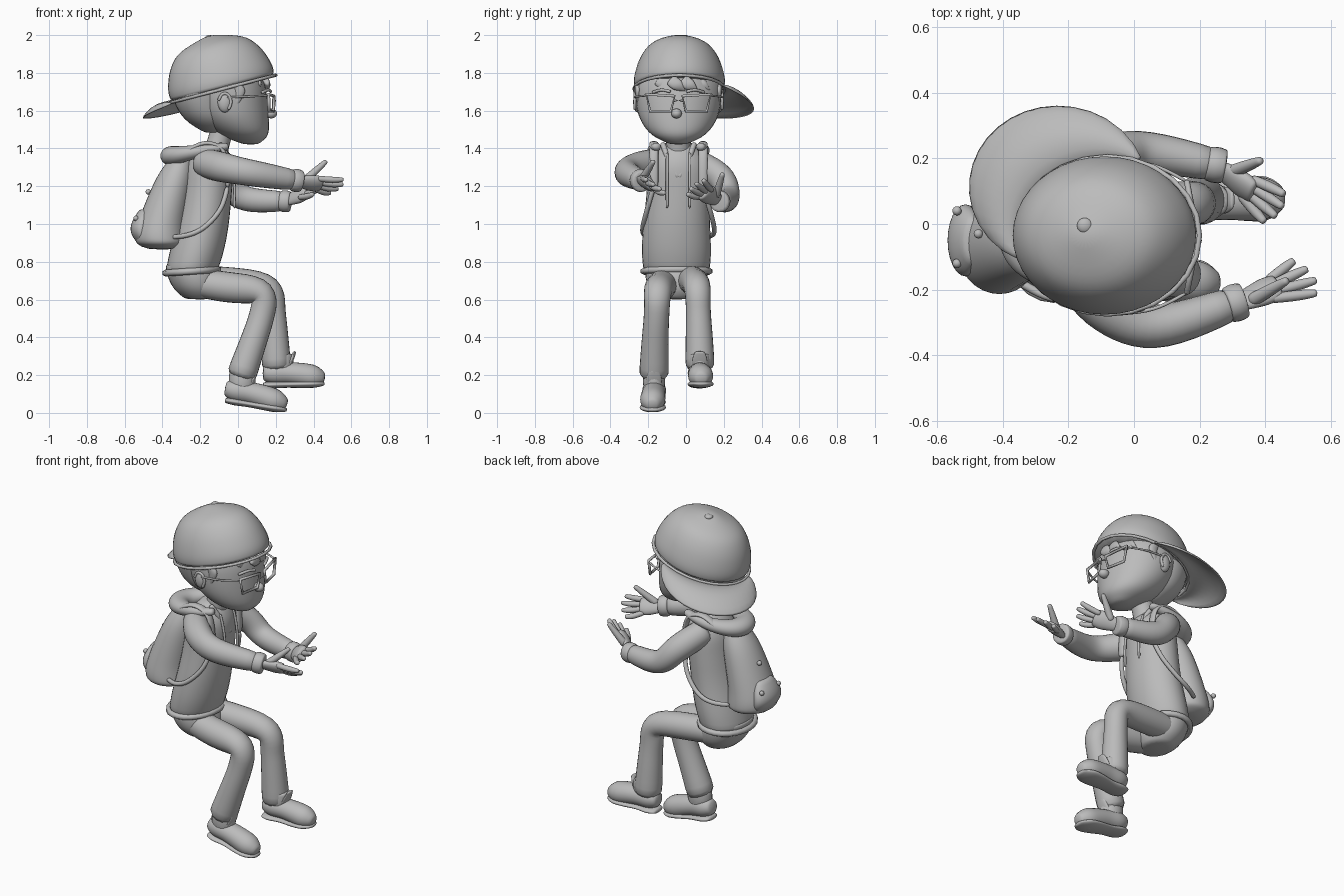
import bpy, bmesh
from math import sin, cos, pi, radians
from mathutils import Vector, Matrix

cube = bpy.data.objects.get("Cube")
if cube:
    bpy.data.objects.remove(cube)

grey = bpy.data.materials.new("clay grey")
grey.use_nodes = True
COLOR = (.5, .5, .5, 1)
grey.diffuse_color = COLOR
grey.node_tree.nodes["Principled BSDF"].inputs["Base Color"].default_value = COLOR

UP = Vector((0, 0, 1))
LEFT = Vector((0, 1, 0))
MID = -.04   # sideways centre of the body
HIP = -.05   # sideways centre of the hips
SIDES = (("right", -1), ("left", 1))


def finish(name, bm, thickness=0, subsurf=1):
    """Turn a bmesh into a smooth object with its modifiers."""
    bmesh.ops.recalc_face_normals(bm, faces=bm.faces)
    for face in bm.faces:
        face.smooth = True
    mesh = bpy.data.meshes.new(name)
    bm.to_mesh(mesh)
    bm.free()
    mesh.materials.append(grey)
    ob = bpy.data.objects.new(name, mesh)
    bpy.context.collection.objects.link(ob)
    if thickness:
        ob.modifiers.new("thickness", "SOLIDIFY").thickness = thickness
    if subsurf:
        ob.modifiers.new("smooth", "SUBSURF").levels = subsurf


def sample(keys, t):
    """Smooth curve through evenly spaced keys, for t from 0 to 1."""
    last = len(keys) - 1
    i = min(int(t * last), last - 1)
    f = t * last - i
    a, b = keys[i], keys[i + 1]
    start = (b - keys[max(i - 1, 0)]) / 2
    end = (keys[min(i + 2, last)] - a) / 2
    return a + (start + ((b - a) * 3 - start * 2 - end + (start + end - (b - a) * 2) * f) * f) * f


def skin(name, path, widths, depths, side, axis, closed, sides, subsurf):
    """Join a ring of vertices around every point of a path."""
    bm = bmesh.new()
    rings = []
    last = len(path) - 1
    for i, point in enumerate(path):
        if closed:
            along = path[(i + 1) % len(path)] - path[i - 1]
        else:
            along = path[min(i + 1, last)] - path[max(i - 1, 0)]
        along = (axis or along).normalized()
        across = (side - along * side.dot(along)).normalized()
        depth = along.cross(across)
        angles = [2 * pi * k / sides for k in range(sides)]
        rings.append([bm.verts.new(point + across * widths[i] * cos(a) + depth * depths[i] * sin(a))
                      for a in angles])
    for i in range(len(rings) if closed else last):
        a, b = rings[i], rings[(i + 1) % len(rings)]
        for k in range(sides):
            m = (k + 1) % sides
            bm.faces.new((a[k], a[m], b[m], b[k]))
    if not closed:
        bm.faces.new(rings[0])
        bm.faces.new(rings[-1])
    finish(name, bm, subsurf=subsurf)


def loft(name, points, widths, flat=1, side=LEFT, axis=None, sides=12):
    """Rounded form along a curve; widths are spread evenly from start to end."""
    keys = [Vector(p) for p in points]
    steps = 2 * max(len(keys), len(widths))
    ts = [k / steps for k in range(steps + 1)]
    sizes = [max(sample(widths, t), .004) for t in ts]
    skin(name, [sample(keys, t) for t in ts], sizes, [s * flat for s in sizes],
         side, axis, False, sides, 1)


def cord(name, points, radius, flat=1, side=LEFT):
    loft(name, points, (radius, radius), flat, side, sides=8)


def loop(name, points, radius, side):
    """Closed band through the given points."""
    sizes = [radius] * len(points)
    skin(name, [Vector(p) for p in points], sizes, sizes, side, None, True, 6, 0)


def ball(name, loc, size):
    bm = bmesh.new()
    bmesh.ops.create_uvsphere(bm, u_segments=16, v_segments=10, radius=1,
                              matrix=Matrix.Translation(loc) @ Matrix.Diagonal((*size, 1)))
    finish(name, bm, subsurf=0)


def ellipse(centre, forward, sideways, angle):
    return Vector(centre) + Vector(forward) * cos(angle) + LEFT * sideways * sin(angle)


FULL_TURN = [2 * pi * k / 24 for k in range(24)]

# Head, hair, nose and ears
loft("head", [(.07, MID, 1.42), (-.03, MID, 1.58), (-.08, MID, 1.85)],
     (.04, .14, .2, .23, .235, .18), .9, axis=UP, sides=16)
loft("back_hair", [(-.12, MID, 1.48), (-.17, MID, 1.64), (-.15, MID, 1.8)],
     (.06, .16, .2, .22, .22), .85, axis=UP, sides=16)
loft("neck", [(-.13, MID, 1.35), (-.07, MID, 1.54)], (.075, .065, .07), axis=UP)
ball("nose", (.175, MID - .01, 1.585), (.032, .028, .026))
for name, s in SIDES:
    y = MID + s * .215
    ball(name + "_ear", (-.07, y, 1.645), (.038, .025, .055))
    cord(name + "_ear_rim", [ellipse((-.07, y + s * .016, 1.645), (.034, 0, 0), 0, a)
                             + UP * .048 * sin(a) for a in (-1, 0, 1, 2, 3)], .009)
    loft(name + "_sideburn", [(-.01, y, 1.74), (.01, y, 1.7), (-.01, y, 1.63)],
         (.016, .016, .005), 2, axis=UP, sides=8)
    cord(name + "_eyebrow", [(.125, MID + s * .14, 1.695), (.16, MID + s * .09, 1.71),
                             (.175, MID + s * .04, 1.7)], .009)
for k in range(4):
    y = -.15 + .065 * k
    bow = .06 * (y + .06) ** 2 / .01
    loft("fringe_lock", [(.15 - bow, y, 1.765), (.16 - bow, y + .04, 1.735), (.15 - bow, y + .08, 1.705)],
         (.035, .035, .005), .5, sides=8)

# Glasses
for name, s in SIDES:
    corners = ((.02, .04), (.17, .05), (.15, -.04), (.04, -.04))
    loop(name + "_lens_frame", [(.195 - .2 * y, MID + s * y, 1.637 + z) for y, z in corners],
         .009, Vector((1, 0, 0)))
    cord(name + "_temple", [(.16, MID + s * .17, 1.68), (.06, MID + s * .22, 1.675),
                            (-.06, MID + s * .235, 1.67)], .006)
cord("glasses_bridge", [(.19, MID - .03, 1.65), (.2, MID, 1.655), (.19, MID + .03, 1.65)], .006)

# Backwards cap: tilted dome, hem, button and a brim over the left shoulder
TILT = Vector((-.25, 0, .97))
RIM = Vector((-.08, MID + .005, 1.715))


def cap_rim(angle):
    return ellipse(RIM, (.28, 0, .073), .24, angle)


loft("cap_dome", [RIM, RIM + TILT * .29], (.24, .246, .233, .203, .145, .02), 1.18, axis=TILT, sides=20)
loop("cap_hem", [cap_rim(a) for a in FULL_TURN], .009, UP)
ball("cap_button", RIM + TILT * .28 + LEFT * .03, (.024, .024, .014))
bm = bmesh.new()
rows = []
for k in range(11):
    t = k / 10
    turn = radians(133)
    swing = radians(140) * (t - .5)
    spread = turn + swing * .6
    reach = .225 * sin(pi * t) ** .65
    outward = Vector((cos(spread), sin(spread), -.44)) * reach
    rows.append([bm.verts.new(cap_rim(turn + swing) + outward * u + UP * .2 * reach * sin(pi * u))
                 for u in (0, .35, .7, 1)])
for a, b in zip(rows, rows[1:]):
    for k in range(3):
        bm.faces.new((a[k], a[k + 1], b[k + 1], b[k]))
bmesh.ops.remove_doubles(bm, verts=bm.verts, dist=.001)
finish("cap_brim", bm, thickness=.012)

# Hoodie body, hem, hood, collar and cords
loft("hoodie_body", [(-.25, HIP, .73), (-.19, HIP, .98), (-.16, MID, 1.2), (-.14, MID, 1.44)],
     (.175, .188, .182, .175, .17, .16, .07), .78, axis=UP, sides=16)
loop("hoodie_hem", [ellipse((-.245, HIP, .75), (.14, 0, .01), .175, a) for a in FULL_TURN], .018, UP)
loft("hood", [ellipse((-.15, MID, 1.395), (.2, 0, .035), .13, radians(a)) for a in range(60, 310, 20)],
     (.02, .04, .055, .04, .02), 1.2, side=UP)
for name, s in SIDES:
    cord(name + "_collar", [(-.1, MID + s * .085, 1.43), (-.06, MID + s * .06, 1.36),
                            (-.035, MID, 1.24)], .016)
    y = MID + s * .06
    cord(name + "_cord", [(-.05, y, 1.38), (-.02, y, 1.25), (-.02, y, 1.08)], .008)

# Backpack with pocket, knobs and straps
loft("backpack", [(-.4, -.06, .865), (-.405, -.06, 1), (-.3, -.05, 1.36)],
     (.08, .148, .157, .15, .135, .11, .06), .87, axis=UP, sides=16)
loft("backpack_pocket", [(-.48, -.05, .875), (-.515, -.05, .97), (-.49, -.05, 1.08)],
     (.06, .11, .11, .06), .5, axis=UP)
for loc in ((-.54, .04, 1.03), (-.54, -.12, 1.03), (-.475, -.03, 1.17)):
    ball("backpack_knob", loc, (.014, .014, .014))
for name, s in SIDES:
    y = MID + s * .13
    cord(name + "_strap", [(-.28, y, 1.38), (-.18, y, 1.43), (-.085, y, 1.4),
                           (-.055, y, 1.3), (-.055, y, 1.19)], .026, .5)
    cord(name + "_lower_strap", [(-.055, y, 1.2), (-.09, y + s * .035, 1.08), (-.18, y + s * .06, .98),
                                 (-.27, y + s * .05, .94), (-.36, y, .93)], .014)


def arm(name, points, widths, cuff_size):
    """Sleeve along the arm with a turned cuff at the wrist."""
    loft(name + "_sleeve", points, widths, 1.05)
    elbow, wrist = Vector(points[-2]), Vector(points[-1])
    along = (wrist - elbow).normalized() * .03
    loft(name + "_cuff", [wrist - along, wrist + along],
         (cuff_size * .9, cuff_size, cuff_size * .9), 1.05)


def hand(name, wrist, index, little, index_tip, little_tip, thumb_tip, palm_side):
    """Palm up to the knuckle line, four fingers and a thumb."""
    wrist, index, little, index_tip, little_tip, thumb_tip = map(
        Vector, (wrist, index, little, index_tip, little_tip, thumb_tip))
    knuckles = (index + little) / 2
    loft(name + "_palm", [wrist, wrist.lerp(knuckles, 1.1)], (.034, .046, .055, .045), .55, Vector(palm_side))
    for k in range(4):
        base = index.lerp(little, k / 3)
        tip = index_tip.lerp(little_tip, k / 3)
        tip += (tip - base) * .25 * sin(pi * k / 3)
        loft(name + "_finger", [base.lerp(wrist, .2), base.lerp(tip, .5) - UP * .006, tip],
             (.016, .018, .012), sides=8)
    root = wrist.lerp(index, .3)
    loft(name + "_thumb", [root, root.lerp(thumb_tip, .55), thumb_tip], (.024, .02, .013), sides=8)


# Arms and hands
arm("right", [(-.2, -.13, 1.33), (-.08, -.26, 1.3), (.07, -.315, 1.27), (.31, -.24, 1.23)],
    (.07, .08, .073, .067, .053), .061)
hand("right_hand", (.32, -.24, 1.225), (.44, -.225, 1.245), (.425, -.16, 1.18),
     (.56, -.21, 1.235), (.49, -.11, 1.165), (.47, -.17, 1.335), (0, -1, 1))
arm("left", [(-.18, .05, 1.33), (-.08, .19, 1.24), (.03, .22, 1.135), (.25, .18, 1.12)],
    (.07, .076, .07, .064, .052), .058)
hand("left_hand", (.26, .17, 1.125), (.38, .13, 1.19), (.34, .07, 1.145),
     (.46, .09, 1.235), (.4, .005, 1.16), (.39, .195, 1.27), (0, 1, 1))

# Trousers
loft("trouser_seat", [(-.2, HIP, .6), (-.25, HIP, .79)], (.09, .15, .17, .16), .85, axis=UP, sides=16)
loft("right_trouser_leg", [(-.27, -.11, .7), (-.06, -.135, .665), (.125, -.15, .64),
                           (.13, -.155, .53), (.075, -.165, .36), (.01, -.17, .175)],
     (.075, .085, .076, .07, .075, .084))
loft("left_trouser_leg", [(-.27, .02, .71), (-.05, .04, .695), (.16, .06, .665),
                          (.185, .065, .55), (.195, .07, .4), (.205, .075, .22)],
     (.075, .08, .074, .068, .075, .082))


def shoe(name, heel, toe):
    """Shoe from the bottom of the heel to the bottom of the toe."""
    heel, toe = Vector(heel), Vector(toe)
    ankle = heel.lerp(toe, .28) + UP * .08
    loft(name + "_upper", [heel + UP * .075, heel.lerp(toe, .5) + UP * .07, toe + UP * .04],
         (.04, .066, .064, .068, .067, .03), .95)
    loft(name + "_sole", [heel + UP * .012, toe + UP * .015], (.045, .066, .058, .07, .07, .03), .3)
    loft(name + "_collar", [ankle, ankle + UP * .1], (.055, .062, .058), 1.2, axis=UP)
    loft(name + "_tongue", [ankle + Vector((.04, 0, .02)), ankle + Vector((.08, 0, .11))],
         (.042, .042, .025), .3)


shoe("right_shoe", (-.07, -.165, .055), (.26, -.18, 0))
shoe("left_shoe", (.13, .07, .135), (.46, .08, .14))
